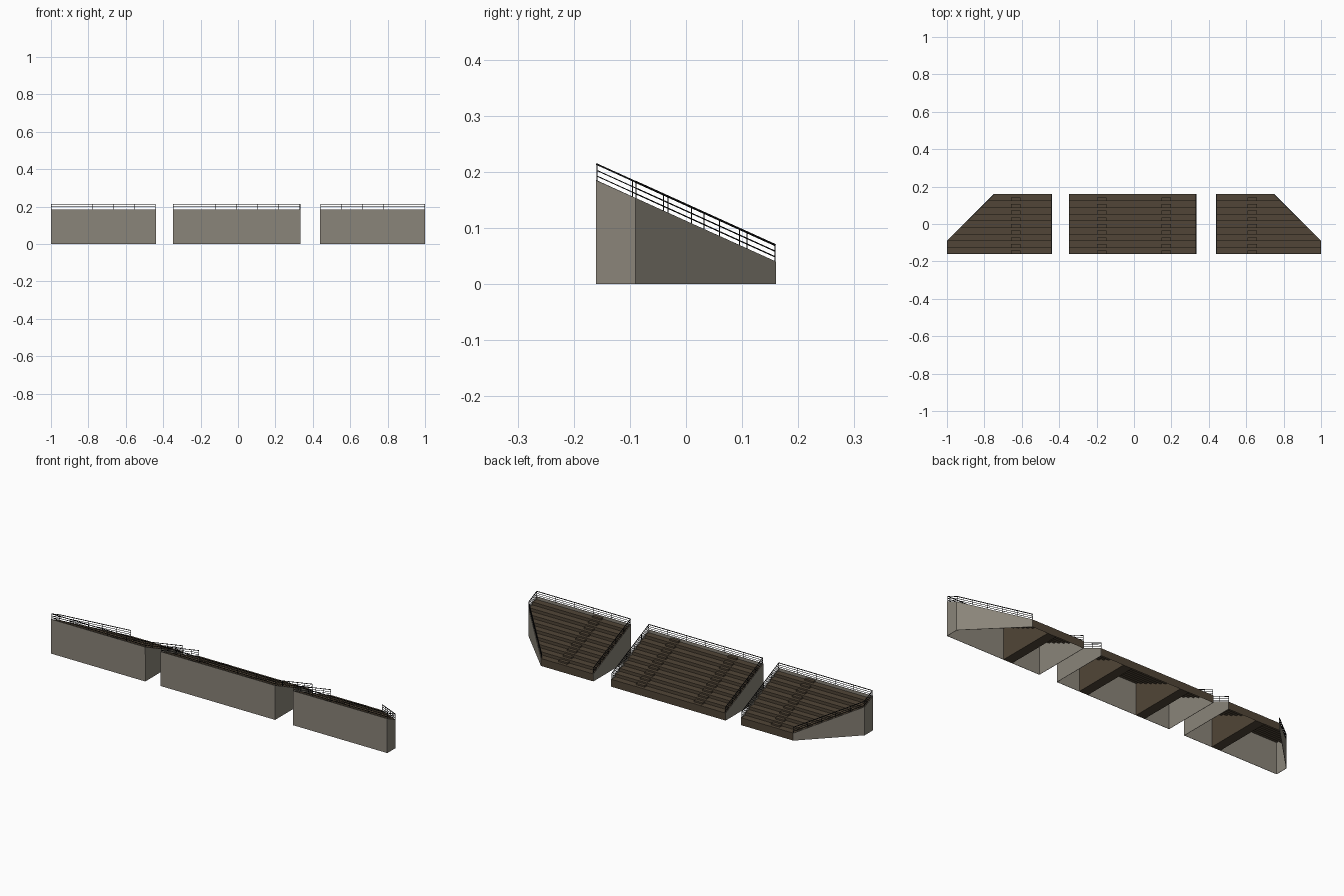
import bpy, bmesh, math
from mathutils import Vector, Matrix

if "Cube" in bpy.data.objects:
    bpy.data.objects.remove(bpy.data.objects["Cube"])

Y = 0.16                 # half depth
LOW, HIGH = 0.04, 0.185  # wall heights at the low and high side
ROWS = 9


def material(name, rgb):
    m = bpy.data.materials.new(name)
    m.diffuse_color = (*rgb, 1)
    m.use_nodes = True
    m.node_tree.nodes["Principled BSDF"].inputs["Base Color"].default_value = m.diffuse_color
    return m


CONCRETE = material("warm grey concrete", (0.255, 0.232, 0.192))
TIMBER = material("dark brown steps", (0.082, 0.060, 0.038))
IRON = material("black rail", (0.006, 0.006, 0.006))


def slope(y):
    return LOW + (Y - y) * (HIGH - LOW) / (2 * Y)


def finish(bm, name, mat):
    me = bpy.data.meshes.new(name)
    bm.to_mesh(me)
    bm.free()
    me.materials.append(mat)
    ob = bpy.data.objects.new(name, me)
    bpy.context.collection.objects.link(ob)
    return ob


def stair_profile(n, lift=0.0):
    """Zigzag (y, z) line from the low ground edge up to the high wall."""
    pts = [(Y, 0.0)]
    d, r = 2 * Y / n, (HIGH - LOW) / ROWS * ROWS / n
    for i in range(n):
        z = LOW + i * r + lift
        pts += [(Y - i * d, z), (Y - (i + 1) * d, z)]
    return pts


# Perimeter walls: sloping sides and tall outer face
def walls(name, path):
    bm = bmesh.new()
    for (x0, y0), (x1, y1) in zip(path, path[1:]):
        bm.faces.new([bm.verts.new(p) for p in (
            (x0, y0, 0), (x1, y1, 0), (x1, y1, slope(y1)), (x0, y0, slope(y0)))])
    bmesh.ops.remove_doubles(bm, verts=bm.verts, dist=1e-5)
    ob = finish(bm, name, CONCRETE)
    s = ob.modifiers.new("thickness", 'SOLIDIFY')
    s.thickness, s.offset = 0.002, 0


# Seating rows as a stepped sheet, cut along the angled corner
def seating(name, x0, x1, cut_side):
    bm = bmesh.new()
    prof = stair_profile(ROWS)
    a = [bm.verts.new((x0, y, z)) for y, z in prof]
    b = [bm.verts.new((x1, y, z)) for y, z in prof]
    for i in range(len(prof) - 1):
        bm.faces.new((a[i], a[i + 1], b[i + 1], b[i]))
    if cut_side:
        bmesh.ops.bisect_plane(
            bm, geom=bm.verts[:] + bm.edges[:] + bm.faces[:],
            plane_co=(cut_side * 0.75, Y, 0), plane_no=(cut_side, 1, 0),
            clear_outer=True)
    bmesh.ops.recalc_face_normals(bm, faces=bm.faces)
    if sum(f.normal.z for f in bm.faces) < 0:
        bmesh.ops.reverse_faces(bm, faces=bm.faces)
    finish(bm, name, TIMBER)


# Aisle: solid flight with half-height steps
def aisle(name, x0, x1):
    bm = bmesh.new()
    prof = stair_profile(ROWS * 2, 0.0005) + [(-Y + 0.001, 0.0)]
    f = bm.faces.new([bm.verts.new((x0, y, z)) for y, z in prof])
    ext = bmesh.ops.extrude_face_region(bm, geom=[f])
    bmesh.ops.translate(bm, vec=(x1 - x0, 0, 0),
                        verts=[v for v in ext["geom"] if isinstance(v, bmesh.types.BMVert)])
    bmesh.ops.recalc_face_normals(bm, faces=bm.faces)
    finish(bm, name, TIMBER)


def bar(bm, a, b, w):
    a, b = Vector(a), Vector(b)
    d = b - a
    m = (Matrix.Translation((a + b) / 2) @ d.to_track_quat('Z', 'Y').to_matrix().to_4x4()
         @ Matrix.Diagonal((w, w, d.length, 1)))
    bmesh.ops.create_cube(bm, size=1, matrix=m)


# Railing: three rails and evenly spaced posts on top of the walls
def railing(name, path):
    bm = bmesh.new()
    for (x0, y0), (x1, y1) in zip(path, path[1:]):
        z0, z1 = slope(y0), slope(y1)
        for h, w in ((0.029, 0.003), (0.018, 0.0018), (0.008, 0.0018)):
            bar(bm, (x0, y0, z0 + h), (x1, y1, z1 + h), w)
        length = math.hypot(x1 - x0, y1 - y0)
        n = max(1, round(length / (0.112 if y0 == y1 else 0.066)))
        for i in range(n + 1):
            t = i / n
            x, y = x0 + (x1 - x0) * t, y0 + (y1 - y0) * t
            bar(bm, (x, y, slope(y)), (x, y, slope(y) + 0.029), 0.0018)
    finish(bm, name, IRON)


def stand(label, path, x0, x1, cut_side, aisles):
    walls(label + "_walls", path)
    seating(label + "_seating_rows", x0, x1, cut_side)
    for i, x in enumerate(aisles):
        aisle(f"{label}_aisle_{i + 1}", x - 0.026, x + 0.026)
    cx = (x0 + x1) / 2   # keep rails just inside the wall line
    inset = [(x - math.copysign(0.0015, x - cx), y * 0.992) for x, y in path]
    railing(label + "_railing", inset)


# Two end stands with angled corners, mirrored
for label, s in (("left_stand", -1), ("right_stand", 1)):
    path = [(s * 0.44, Y), (s * 0.44, -Y), (s * 1.0, -Y), (s * 1.0, -0.09), (s * 0.75, Y)]
    stand(label, path, min(s * 0.44, s), max(s * 0.44, s), s, [s * 0.632])

# Middle stand
stand("middle_stand", [(-0.347, Y), (-0.347, -Y), (0.333, -Y), (0.333, Y)],
      -0.347, 0.333, 0, [-0.173, 0.172])
